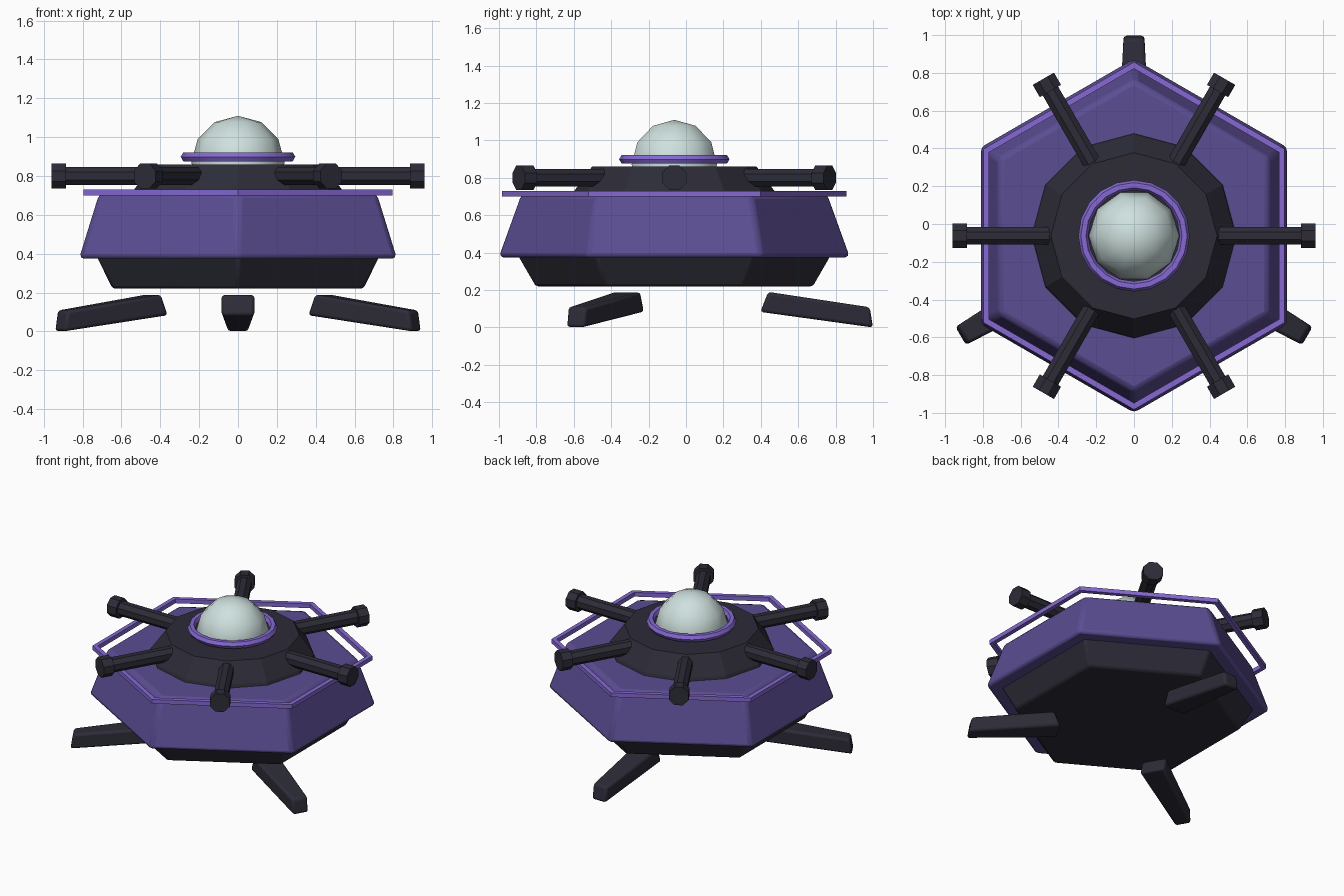
import bpy, bmesh, math
from mathutils import Matrix, Vector

if "Cube" in bpy.data.objects:
    bpy.data.objects.remove(bpy.data.objects["Cube"])

CY = -0.0625  # the craft's axis sits slightly forward of the origin


def material(name, rgb):
    m = bpy.data.materials.new(name)
    m.diffuse_color = (*rgb, 1)
    m.use_nodes = True
    m.node_tree.nodes["Principled BSDF"].inputs["Base Color"].default_value = m.diffuse_color
    return m


PURPLE = material("hull purple", (0.105, 0.074, 0.29))
VIOLET = material("trim violet", (0.235, 0.14, 0.64))
DARK = material("dark metal", (0.026, 0.025, 0.039))
GLASS = material("pale glass", (0.62, 0.75, 0.73))


def add(name, bm, mat, bevel=0, smooth=None, turn=0):
    """Finish a mesh, place it on the axis and turn it about z."""
    bmesh.ops.recalc_face_normals(bm, faces=bm.faces)
    me = bpy.data.meshes.new(name)
    bm.to_mesh(me)
    bm.free()
    me.materials.append(mat)
    ob = bpy.data.objects.new(name, me)
    bpy.context.collection.objects.link(ob)
    ob.location = (0, CY, 0)
    ob.rotation_euler.z = turn
    if bevel:
        b = ob.modifiers.new("bevel", 'BEVEL')
        b.width, b.segments, b.limit_method = bevel, 2, 'ANGLE'
        b.angle_limit = math.radians(25)
    if smooth:
        bpy.ops.object.select_all(action='DESELECT')
        ob.select_set(True)
        bpy.context.view_layer.objects.active = ob
        bpy.ops.object.shade_smooth_by_angle(angle=math.radians(smooth))
    return ob


def lathe(profile, sides, start=math.pi / 2, closed=False):
    """Sweep (radius, z) points around z; cap the ends unless closed."""
    bm = bmesh.new()
    rings = [[bm.verts.new((r * math.cos(start + i * math.tau / sides),
                            r * math.sin(start + i * math.tau / sides), z))
              for i in range(sides)] for r, z in profile]
    pairs = list(zip(rings, rings[1:]))
    if closed:
        pairs.append((rings[-1], rings[0]))
    else:
        bm.faces.new(rings[0])
        bm.faces.new(rings[-1])
    for a, b in pairs:
        for i in range(sides):
            j = (i + 1) % sides
            bm.faces.new((a[i], a[j], b[j], b[i]))
    return bm


# Hexagonal hull and its underside
add("hull", lathe([(0.945, 0.375), (0.825, 0.71)], 6), PURPLE, 0.025, 35)
add("underside", lathe([(0.745, 0.22), (0.84, 0.385)], 6), DARK, 0.015, 35)

# Thin hexagonal rail around the hull top
add("hull_rail", lathe([(0.885, 0.70), (0.92, 0.70), (0.92, 0.73), (0.885, 0.73)],
                       6, closed=True), VIOLET)

# Twelve-sided turret
add("turret", lathe([(0.545, 0.70), (0.535, 0.73), (0.44, 0.86)], 12), DARK)

# Dome and its collar
bm = bmesh.new()
bmesh.ops.create_uvsphere(bm, u_segments=10, v_segments=6, radius=0.24,
                          matrix=Matrix.Translation((0, 0, 0.87))
                          @ Matrix.Rotation(math.pi / 2, 4, 'Z'))
add("dome", bm, GLASS, smooth=60)
collar = [(0.268 + 0.027 * math.cos(i * math.tau / 6),
           0.899 + 0.027 * math.sin(i * math.tau / 6)) for i in range(6)]
add("dome_collar", lathe(collar, 20, closed=True), VIOLET, smooth=30)

# Six guns: octagonal barrel with a wider muzzle
k = 1 / math.cos(math.pi / 8)
for n in range(6):
    bm = lathe([(0.047 * k, 0.36), (0.047 * k, 0.885), (0.065 * k, 0.885),
                (0.065 * k, 0.96)], 8, math.pi / 8)
    bm.transform(Matrix.Translation((0, 0, 0.80)) @ Matrix.Rotation(math.pi / 2, 4, 'Y'))
    add(f"gun_{n + 1}", bm, DARK, turn=n * math.pi / 3)

# Three splayed, tapered landing legs
side = [(0.46, 0.083, 0.085), (0.502, 0.19, 0.085),
        (1.045, 0.108, 0.055), (1.062, 0.0, 0.055)]  # radius, height, half width
for n in range(3):
    bm = bmesh.new()
    left, right = [[bm.verts.new((r, s * w, z)) for r, z, w in side] for s in (1, -1)]
    bm.faces.new(left)
    bm.faces.new(right)
    for i in range(4):
        j = (i + 1) % 4
        bm.faces.new((left[i], left[j], right[j], right[i]))
    add(f"landing_leg_{n + 1}", bm, DARK, 0.016, 35, math.pi / 2 + n * math.tau / 3)
